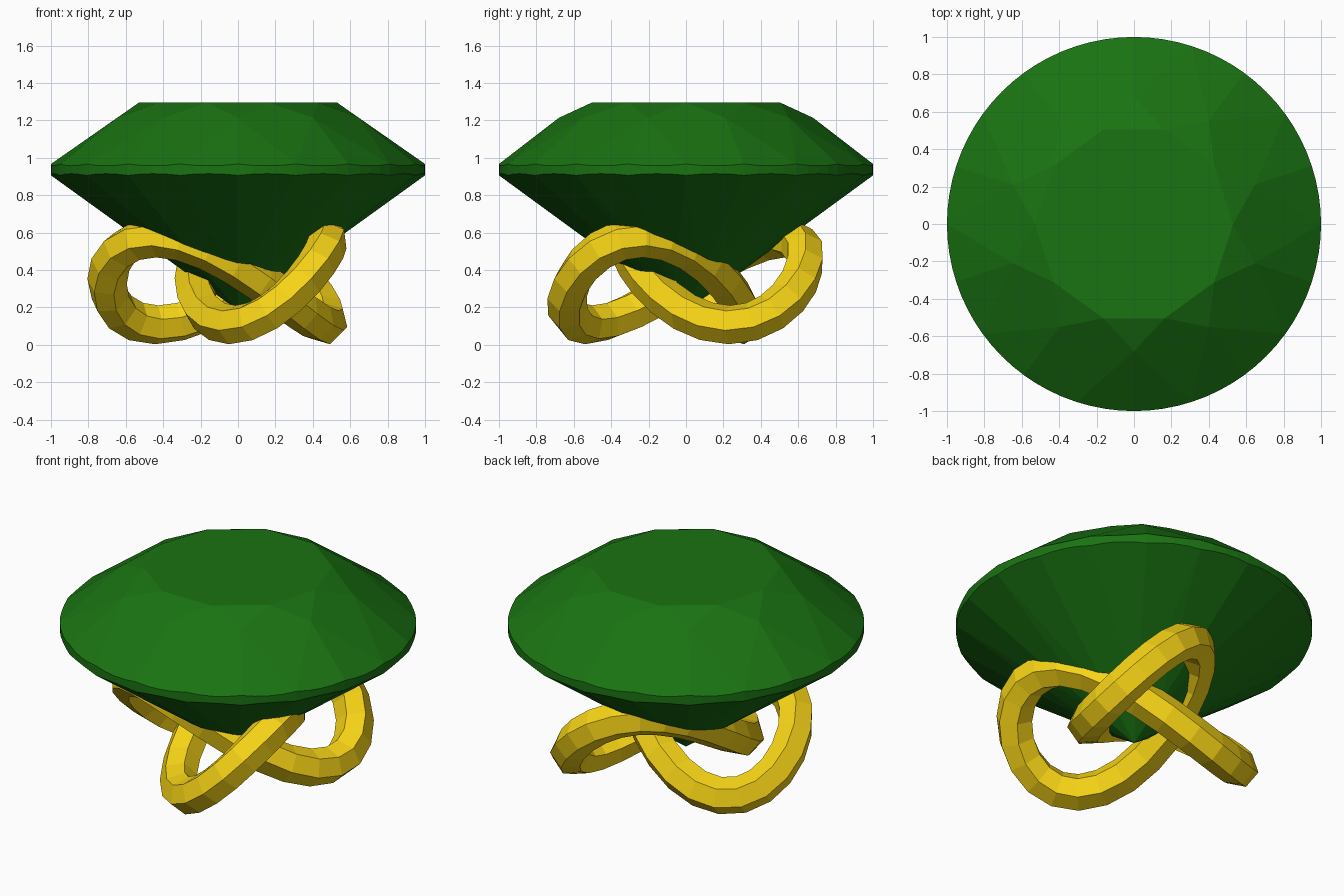
import bpy, bmesh
from math import sin, cos, pi
from mathutils import Vector
from mathutils.geometry import intersect_line_plane, normal

if "Cube" in bpy.data.objects:
    bpy.data.objects.remove(bpy.data.objects["Cube"])


def material(name, color):
    m = bpy.data.materials.new(name)
    m.diffuse_color = color
    m.use_nodes = True
    m.node_tree.nodes["Principled BSDF"].inputs["Base Color"].default_value = m.diffuse_color
    return m


def polar(r, a, z):
    return Vector((r * cos(a), r * sin(a), z))


# Round brilliant gem: ten-fold facets, cylindrical girdle
N, SUB = 10, 4
STEP = pi / N
TABLE_R, TABLE_Z = 0.53, 1.295
TIP_R, LOW_R = 0.68, 0.22
GIRDLE_TOP, GIRDLE_LOW, CULET_Z = 0.967, 0.906, 0.185
tip_z = TABLE_Z - (TIP_R * cos(STEP) - TABLE_R) * (TABLE_Z - GIRDLE_TOP) / (1 - TABLE_R)
low_z = CULET_Z + (GIRDLE_LOW - CULET_Z) * LOW_R * cos(STEP)


def girdle_edge(bm, tip_r, tip_height, z):
    """Scalloped ring where the facet planes meet the girdle cylinder."""
    ring = []
    for i in range(2 * N):
        tip_i = i if i % 2 else i + 1
        tip = polar(tip_r, tip_i * STEP, tip_height)
        nrm = normal(tip, polar(1, i * STEP, z), polar(1, (i + 1) * STEP, z))
        for k in range(SUB):
            p = polar(1, (i + k / SUB) * STEP, 0)
            ring.append(bm.verts.new(intersect_line_plane(p, p + Vector((0, 0, 2)), tip, nrm)))
    return ring


bm = bmesh.new()
table = [bm.verts.new(polar(TABLE_R, 2 * i * STEP, TABLE_Z)) for i in range(N)]
tips = [bm.verts.new(polar(TIP_R, (2 * i + 1) * STEP, tip_z)) for i in range(N)]
lows = [bm.verts.new(polar(LOW_R, (2 * i + 1) * STEP, low_z)) for i in range(N)]
culet = bm.verts.new((0, 0, CULET_Z))
top = girdle_edge(bm, TIP_R, tip_z, GIRDLE_TOP)
low = girdle_edge(bm, LOW_R, low_z, GIRDLE_LOW)
M = len(top)

bm.faces.new(table)
for i in range(N):
    g = 2 * i * SUB
    bm.faces.new((table[i], tips[i - 1], top[g], tips[i]))           # crown kite
    bm.faces.new((table[i], tips[i], table[(i + 1) % N]))            # star facet
    bm.faces.new((culet, lows[i], low[g], lows[i - 1]))              # pavilion main
    for tip, ring in ((tips[i], top), (lows[i], low)):               # girdle facets
        for start in (g, g + SUB):
            bm.faces.new([tip] + [ring[(start + k) % M] for k in range(SUB + 1)])
for j in range(M):
    n = (j + 1) % M
    bm.faces.new((low[j], low[n], top[n], top[j]))
bmesh.ops.recalc_face_normals(bm, faces=bm.faces[:])
mesh = bpy.data.meshes.new("gem")
bm.to_mesh(mesh)
bm.free()
gem = bpy.data.objects.new("gem", mesh)
bpy.context.collection.objects.link(gem)
mesh.materials.append(material("green", (0.01, 0.17, 0.006, 1)))

# Trefoil knot stand: six-sided tube along a closed path
COUNT, SCALE, TUBE = 48, 0.7 / 3, 0.107
curve = bpy.data.curves.new("knot_stand", 'CURVE')
curve.dimensions = '3D'
curve.bevel_depth = TUBE
curve.bevel_resolution = 1
path = curve.splines.new('POLY')
path.points.add(COUNT - 1)
path.use_cyclic_u = True
path.use_smooth = False
for i, p in enumerate(path.points):
    t = 2 * pi * i / COUNT
    p.co = (-SCALE * (2 * cos(2 * t) + cos(t)),
            -SCALE * (2 * sin(2 * t) - sin(t)),
            TUBE + SCALE + SCALE * sin(3 * t), 1)
knot = bpy.data.objects.new("knot_stand", curve)
bpy.context.collection.objects.link(knot)
curve.materials.append(material("gold", (0.93, 0.66, 0.008, 1)))
